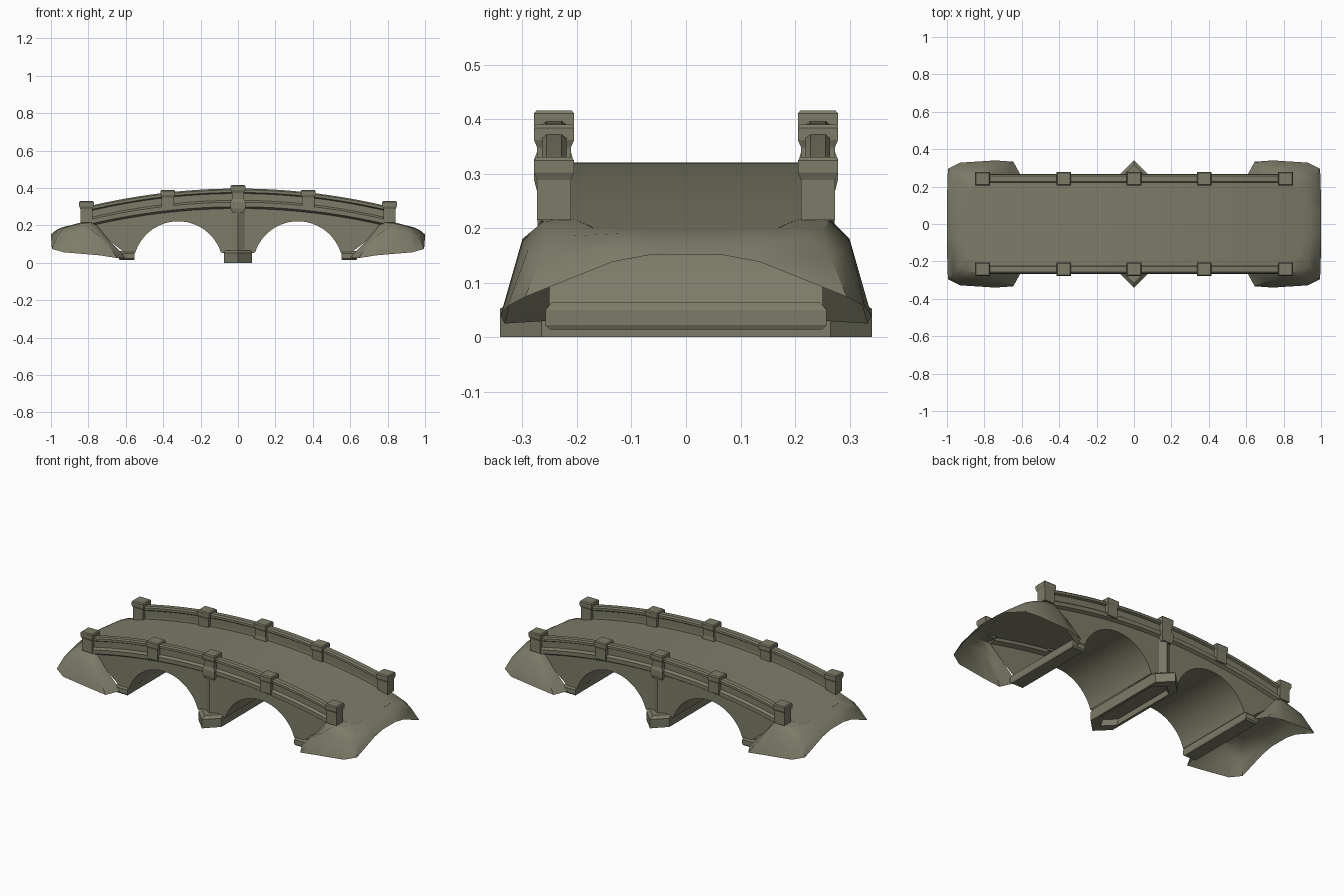
import bpy, bmesh, math

if "Cube" in bpy.data.objects:
    bpy.data.objects.remove(bpy.data.objects["Cube"])

stone = bpy.data.materials.new("olive_stone")
stone.diffuse_color = (0.205, 0.2, 0.14, 1)
stone.use_nodes = True
stone.node_tree.nodes["Principled BSDF"].inputs["Base Color"].default_value = stone.diffuse_color


def deck_z(x):
    return 0.32 - 0.148 * x * x


def make(name, verts, faces, smooth=False):
    me = bpy.data.meshes.new(name)
    me.from_pydata(verts, [], faces)
    ob = bpy.data.objects.new(name, me)
    bpy.context.collection.objects.link(ob)
    me.materials.append(stone)
    bm = bmesh.new()
    bm.from_mesh(me)
    bmesh.ops.remove_doubles(bm, verts=bm.verts, dist=1e-5)
    bmesh.ops.recalc_face_normals(bm, faces=bm.faces)
    bm.to_mesh(me)
    bm.free()
    if smooth:
        bpy.context.view_layer.objects.active = ob
        ob.select_set(True)
        bpy.ops.object.shade_smooth_by_angle(angle=math.radians(32))
        ob.select_set(False)
    return ob


def loft(name, rows, closed=False, caps=False, smooth=False):
    n = len(rows[0])
    verts = [p for r in rows for p in r]
    faces = []
    for i in range(len(rows) - 1):
        for j in range(n if closed else n - 1):
            k = (j + 1) % n
            faces.append((i * n + j, i * n + k, (i + 1) * n + k, (i + 1) * n + j))
    if caps:
        faces += [tuple(range(n)), tuple(range((len(rows) - 1) * n, len(rows) * n))]
    return make(name, verts, faces, smooth)


def ring(x, y, hx, hy, z):
    return [(x - hx, y - hy, z), (x + hx, y - hy, z), (x + hx, y + hy, z), (x - hx, y + hy, z)]


# Road surface, narrowing at the rounded ends
half = [(0.1 * i, 0.23) for i in range(9)] + [(0.83, 0.21), (0.88, 0.18), (0.9, 0.17)]
line = [(-x, w) for x, w in reversed(half[1:])] + half
loft("road_deck", [[(x, w * t, deck_z(x)) for t in (-1, 0, 1)] for x, w in line], smooth=True)

# Arch curve shared by vaults and side walls
a0 = math.asin(0.072 / 0.24)
arch = []
for i in range(25):
    a = math.pi - a0 - (math.pi - 2 * a0) * i / 24
    arch.append((0.32 + 0.24 * math.cos(a), -0.018 + 0.24 * math.sin(a)))

for sx in (-1, 1):
    loft("arch_vault", [[(sx * x, -0.25, z), (sx * x, 0.25, z)] for x, z in arch], smooth=True)

    # Footing under the outer end of each arch
    x = sx * 0.595
    loft("arch_footing", [ring(x, 0, 0.038, 0.25, 0.014), ring(x, 0, 0.042, 0.258, 0.022),
                          ring(x, 0, 0.042, 0.258, 0.05), ring(x, 0, 0.034, 0.245, 0.064)],
         closed=True, caps=True)

    # Hollow sloping mound at the bridge end: columns of road, shoulder, flank, rim points
    side = [
        [(0.76, 0.21, 0.233), (0.77, 0.25, 0.22), (0.69, 0.25, 0.12), (0.60, 0.25, 0.03)],
        [(0.78, 0.21, 0.23), (0.785, 0.265, 0.215), (0.715, 0.305, 0.125), (0.645, 0.333, 0.025)],
        [(0.83, 0.21, 0.218), (0.83, 0.262, 0.212), (0.79, 0.30, 0.18), (0.74, 0.34, 0.04)],
        [(0.88, 0.18, 0.205), (0.90, 0.25, 0.195), (0.91, 0.29, 0.16), (0.93, 0.328, 0.056)],
        [(0.90, 0.17, 0.20), (0.935, 0.225, 0.185), (0.965, 0.265, 0.145), (0.995, 0.295, 0.074)],
        [(0.90, 0.10, 0.20), (0.94, 0.12, 0.19), (0.975, 0.13, 0.168), (1.0, 0.135, 0.138)],
        [(0.90, 0.06, 0.20), (0.94, 0.06, 0.19), (0.975, 0.06, 0.173), (1.0, 0.06, 0.152)]]
    cols = side + [[(x, -y, z) for x, y, z in c] for c in reversed(side)]
    loft("end_mound", [[(sx * x, y, z) for x, y, z in c] for c in cols], smooth=True)

# Pier base with pointed cutwaters and a hollow underside
def pier(s, z):
    return [(x * s, y * s, z) for x, y in
            ((-0.076, -0.265), (0, -0.341), (0.076, -0.265), (0.076, 0.265), (0, 0.341), (-0.076, 0.265))]
loft("pier_base", [pier(0.75, 0.03), pier(0.8, 0), pier(1, 0), pier(1, 0.052), pier(0.93, 0.066)],
     closed=True, caps=True)

wall = [(0, 0.05)] + arch + [(0.6, 0.05), (0.69, 0.12), (0.78, 0.2)]
wall = [(-x, z) for x, z in reversed(wall[1:])] + wall
xs = [-0.78 + 1.56 * i / 32 for i in range(33)]
posts = [(-0.81, 0.215, 0.33), (-0.375, 0.285, 0.39), (0, 0.28, 0.416),
         (0.375, 0.285, 0.39), (0.81, 0.215, 0.33)]

for sy in (-1, 1):
    # Side wall above the arches
    loft("side_wall", [[(x, sy * 0.25, z), (x, sy * 0.25, deck_z(x))] for x, z in wall])

    # Ridged pilaster over the pier
    loft("pier_ridge", [[(-0.04, sy * 0.249, z), (0, sy * y, z), (0.04, sy * 0.249, z)]
                        for z, y in ((0.06, 0.272), (0.285, 0.272))], closed=True, caps=True)

    # Parapet: ledge, recessed panel and coping swept along the road curve
    prof = [(0.224, -0.02), (0.25, -0.03), (0.266, -0.02), (0.266, 0.004), (0.252, 0.014),
            (0.252, 0.05), (0.264, 0.056), (0.264, 0.07), (0.256, 0.077), (0.228, 0.077),
            (0.219, 0.07), (0.219, 0.056), (0.228, 0.05), (0.228, 0.012)]
    loft("parapet", [[(x, sy * y, deck_z(x) + h) for y, h in prof] for x in xs],
         closed=True, caps=True)

    # Square posts with chamfered caps
    for x, z0, z1 in posts:
        y = sy * 0.242
        rows = [ring(x, y, 0.033, 0.031, z0), ring(x, y, 0.033, 0.031, z1 - 0.042),
                ring(x, y, 0.039, 0.037, z1 - 0.028), ring(x, y, 0.039, 0.037, z1 - 0.006),
                ring(x, y, 0.034, 0.032, z1)]
        loft("parapet_post", rows, closed=True, caps=True)

    # Flared bracket under the middle post
    loft("middle_bracket", [ring(0, sy * 0.25, 0.03, 0.024, 0.27), ring(0, sy * 0.243, 0.039, 0.036, 0.29),
                            ring(0, sy * 0.243, 0.039, 0.036, 0.325), ring(0, sy * 0.242, 0.033, 0.031, 0.34)],
         closed=True, caps=True)
